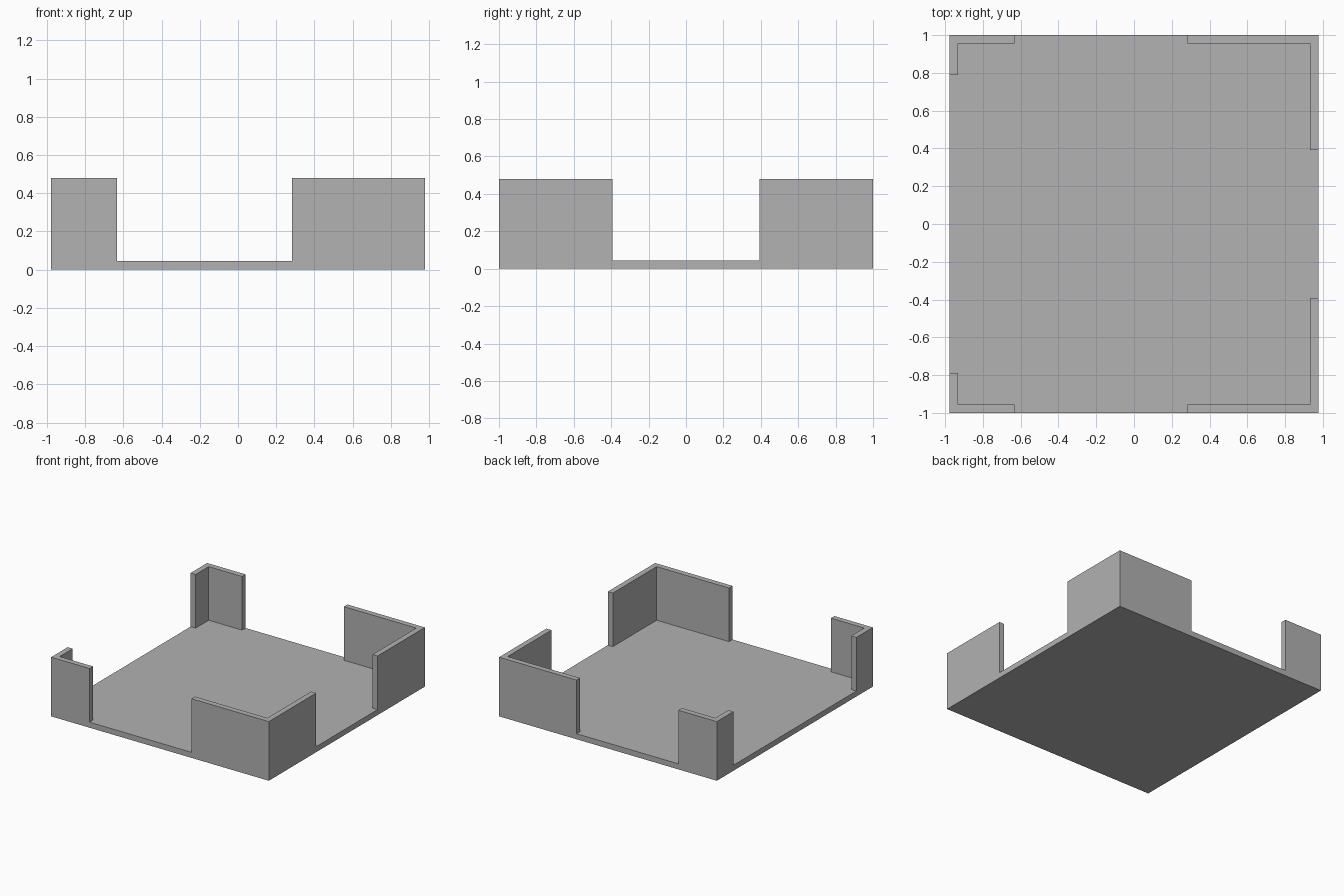
import bpy
import bmesh

cube = bpy.data.objects.get("Cube")
if cube:
    bpy.data.objects.remove(cube, do_unlink=True)

HALF_X, HALF_Y = 0.977, 1.0
THICK, HEIGHT = 0.045, 0.48

# Single matte grey
grey = bpy.data.materials.new("plain_grey")
grey.use_nodes = True
colour = (0.445, 0.445, 0.445, 1)
grey.diffuse_color = colour
grey.node_tree.nodes["Principled BSDF"].inputs["Base Color"].default_value = colour


def extrude_outline(name, outline, z_low, z_high):
    """Solid prism from a flat outline."""
    bm = bmesh.new()
    face = bm.faces.new([bm.verts.new((x, y, z_low)) for x, y in outline])
    result = bmesh.ops.extrude_face_region(bm, geom=[face])
    top = [v for v in result["geom"] if isinstance(v, bmesh.types.BMVert)]
    bmesh.ops.translate(bm, verts=top, vec=(0, 0, z_high - z_low))
    bmesh.ops.recalc_face_normals(bm, faces=bm.faces)
    mesh = bpy.data.meshes.new(name)
    bm.to_mesh(mesh)
    bm.free()
    mesh.materials.append(grey)
    obj = bpy.data.objects.new(name, mesh)
    bpy.context.collection.objects.link(obj)
    return obj


def corner_wall(name, sx, sy, run_x, run_y):
    """L-shaped upright wall, flush with one corner of the plate."""
    outline = [(0, 0), (run_x, 0), (run_x, THICK), (THICK, THICK),
               (THICK, run_y), (0, run_y)]
    placed = [(sx * (HALF_X - x), sy * (HALF_Y - y)) for x, y in outline]
    return extrude_outline(name, placed, THICK, HEIGHT)


# Base plate
corners = [(-1, -1), (1, -1), (1, 1), (-1, 1)]
extrude_outline("base_plate", [(x * HALF_X, y * HALF_Y) for x, y in corners], 0, THICK)

# Long walls on the left, short walls on the right
for end, sy in (("front", -1), ("back", 1)):
    corner_wall(end + "_left_corner_wall", 1, sy, 0.695, 0.607)
    corner_wall(end + "_right_corner_wall", -1, sy, 0.345, 0.212)
